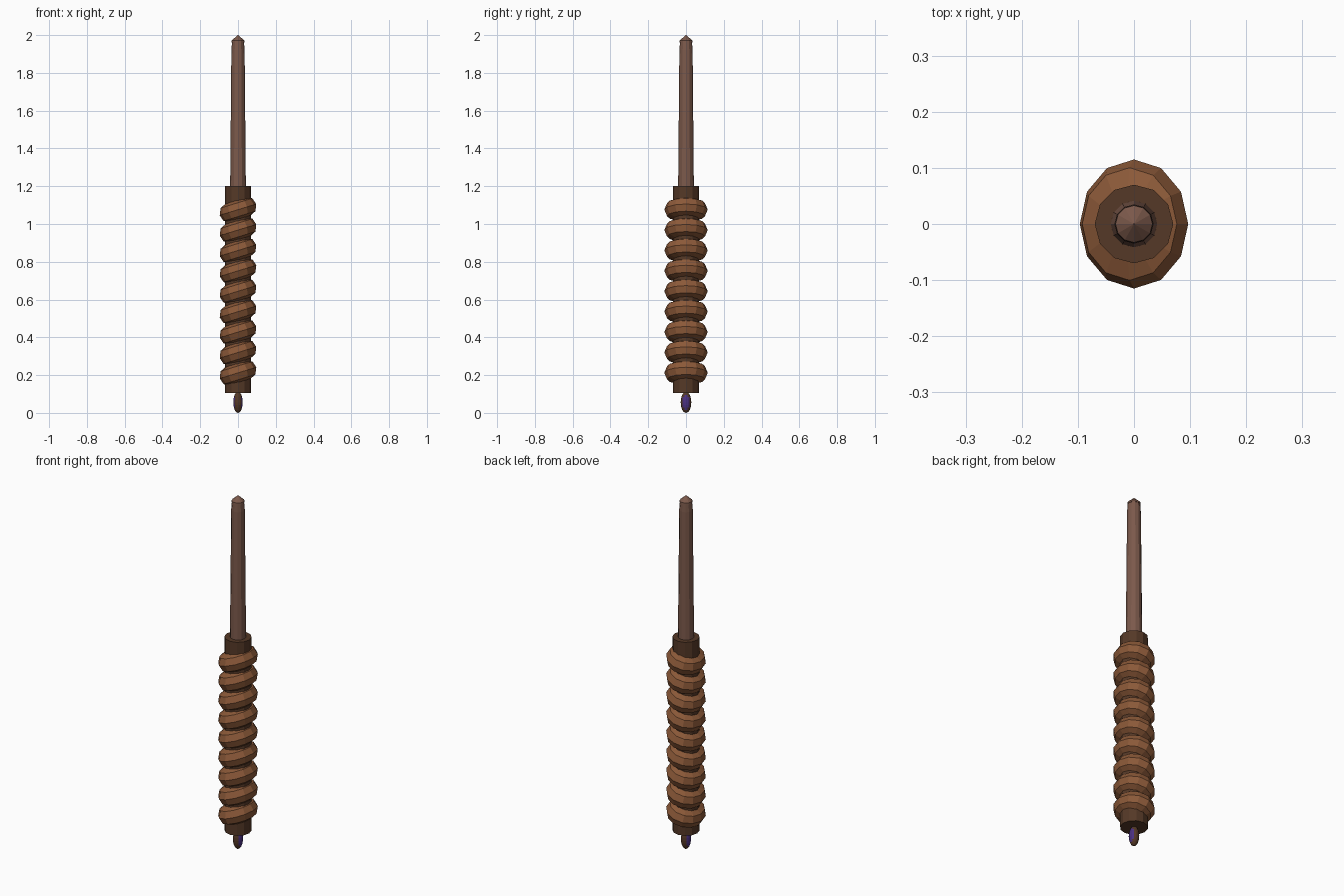
import bpy, bmesh, math
from mathutils import Matrix

cube = bpy.data.objects.get("Cube")
if cube:
    bpy.data.objects.remove(cube, do_unlink=True)


def material(name, color):
    m = bpy.data.materials.new(name)
    m.use_nodes = True
    m.diffuse_color = (*color, 1)
    m.node_tree.nodes["Principled BSDF"].inputs["Base Color"].default_value = (*color, 1)
    return m


copper = material("copper brown", (0.26, 0.10, 0.04))
dark = material("dark brown", (0.09, 0.04, 0.02))
wood = material("dusty brown", (0.20, 0.10, 0.07))
purple = material("purple", (0.07, 0.03, 0.22))


def add_object(name, bm, *mats):
    bmesh.ops.recalc_face_normals(bm, faces=bm.faces)
    mesh = bpy.data.meshes.new(name)
    bm.to_mesh(mesh)
    bm.free()
    for m in mats:
        mesh.materials.append(m)
    obj = bpy.data.objects.new(name, mesh)
    bpy.context.collection.objects.link(obj)
    return obj


def lathe(name, profile, mat, sides=12):
    """Stack of round sections from (radius, height) pairs, closed at both ends."""
    bm = bmesh.new()
    rings = []
    for r, z in profile:
        rings.append([bm.verts.new((r * math.cos(a), r * math.sin(a), z))
                      for a in (math.tau * i / sides for i in range(sides))])
    for low, high in zip(rings, rings[1:]):
        for i in range(sides):
            j = (i + 1) % sides
            bm.faces.new((low[i], low[j], high[j], high[i]))
    bm.faces.new(rings[0])
    bm.faces.new(rings[-1])
    return add_object(name, bm, mat)


def grip_ring(name, z, major=0.065, minor=0.05, around=12, section=8):
    """Fat ring, leaning up towards +x and narrowed sideways."""
    bm = bmesh.new()
    rings = []
    for i in range(around):
        a = math.tau * i / around
        ring = []
        for k in range(section):
            b = math.tau * k / section
            r = major + minor * math.cos(b)
            ring.append(bm.verts.new((r * math.cos(a), r * math.sin(a), minor * math.sin(b))))
        rings.append(ring)
    for i in range(around):
        p, q = rings[i], rings[(i + 1) % around]
        for k in range(section):
            n = (k + 1) % section
            bm.faces.new((p[k], q[k], q[n], p[n]))
    bm.transform(Matrix.Translation((0, 0, z)) @ Matrix.Diagonal((0.87, 1, 1, 1))
                 @ Matrix.Rotation(math.radians(-15), 4, 'Y'))
    return add_object(name, bm, copper)


# Handle core and tapering shaft with its pointed tip
lathe("handle_core", [(0.07, 0.105), (0.07, 1.2)], dark)
lathe("shaft", [(0.042, 1.15), (0.035, 1.92), (0.031, 1.97)], wood)
lathe("shaft_tip", [(0.034, 1.962), (0.033, 1.972), (0.001, 2.0)], wood)

# Nine leaning rings wrapped along the handle
for i in range(9):
    grip_ring(f"grip_ring_{i + 1}", 0.212 + i * 0.108)

# Pommel drop: brown rim with a purple face on each side
bm = bmesh.new()
bmesh.ops.create_uvsphere(bm, u_segments=16, v_segments=12, radius=1)
for f in bm.faces:
    f.material_index = int(abs(f.calc_center_median().x) > 0.72)
bm.transform(Matrix.Translation((0, 0, 0.056)) @ Matrix.Diagonal((0.025, 0.028, 0.056, 1)))
add_object("pommel_drop", bm, dark, purple)
